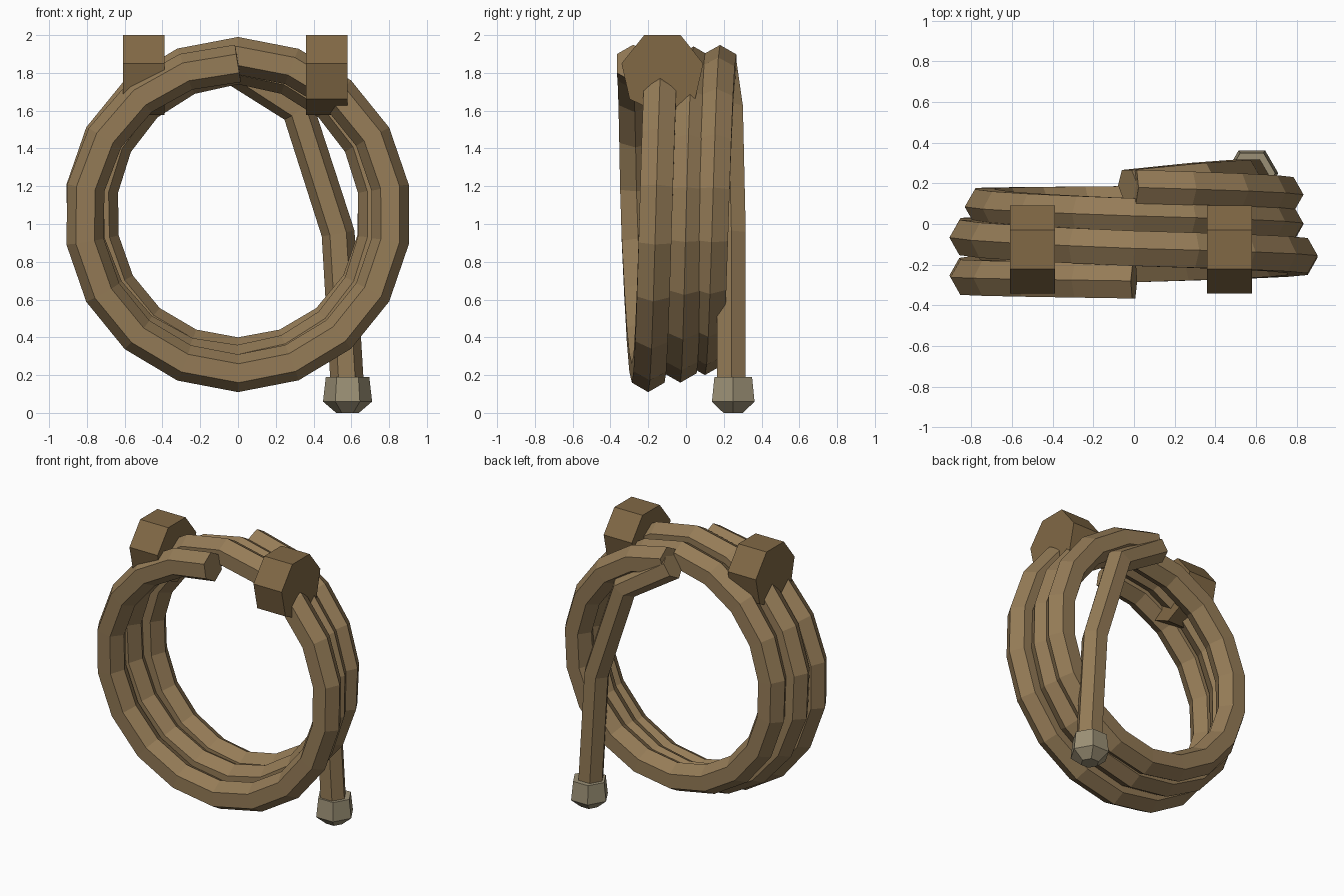
import bpy, bmesh
from math import sin, cos, pi, radians
from mathutils import Vector

if "Cube" in bpy.data.objects:
    bpy.data.objects.remove(bpy.data.objects["Cube"])


def material(name, rgb):
    m = bpy.data.materials.new(name)
    m.diffuse_color = (*rgb, 1)
    m.use_nodes = True
    m.node_tree.nodes["Principled BSDF"].inputs["Base Color"].default_value = m.diffuse_color
    return m


ROPE = material("rope_brown", (0.30, 0.20, 0.095))
STRAP = material("strap_brown", (0.22, 0.14, 0.06))
TIP = material("tip_tan", (0.33, 0.28, 0.18))


def loft(name, rings, mat):
    """Closed skin through a list of equal-length point rings."""
    bm = bmesh.new()
    vs = [[bm.verts.new(p) for p in ring] for ring in rings]
    n = len(vs[0])
    for a, b in zip(vs, vs[1:]):
        for i in range(n):
            j = (i + 1) % n
            bm.faces.new((a[i], a[j], b[j], b[i]))
    bm.faces.new(vs[0])
    bm.faces.new(vs[-1])
    bmesh.ops.recalc_face_normals(bm, faces=bm.faces)
    me = bpy.data.meshes.new(name)
    bm.to_mesh(me)
    bm.free()
    me.materials.append(mat)
    ob = bpy.data.objects.new(name, me)
    bpy.context.collection.objects.link(ob)
    return ob


def tube(name, path, r, mat):
    """Hexagonal rope swept along a path lying roughly in the xz plane."""
    rings = []
    for i, p in enumerate(path):
        t = (path[min(i + 1, len(path) - 1)] - path[max(i - 1, 0)]).normalized()
        side = t.cross(Vector((0, 1, 0))).normalized()
        up = side.cross(t)
        rings.append([p + r * (cos(k * pi / 3) * side + sin(k * pi / 3) * up)
                      for k in range(6)])
    return loft(name, rings, mat)


def lerp(table, q):
    i = min(int(q), len(table) - 2)
    return table[i] + (table[i + 1] - table[i]) * (q - i)


# Coil: three loose turns, radius and depth given every quarter turn
radius = [.80, .82, .84, .815, .84, .82, .79, .74, .79, .74, .75, .74, .80]
depth = [-.28, -.26, -.20, -.16, -.12, -.06, -.03, 0, .04, .09, .10, .14, .18]
coil = []
for s in range(55):
    a, q = radians(20 * s), 20 * s / 90
    R = lerp(radius, q)
    coil.append(Vector((-R * sin(a), lerp(depth, q), 1.05 + R * cos(a))))
tube("rope_coil", coil, 0.10, ROPE)

# Hanging tail folded back from the end of the coil
tail = [Vector(p) for p in ((-.03, .19, 1.83), (.32, .225, 1.60),
                            (.53, .24, .95), (.58, .24, .12))]
tube("rope_tail", tail, 0.088, ROPE)

# Faceted tip on the tail
loft("tail_tip", [[Vector((.58 + r * cos(k * pi / 3), .25 + r * sin(k * pi / 3), z))
                   for k in range(6)]
                  for r, z in ((.115, .19), (.13, .06), (.06, 0))], TIP)

# Two seven-sided binding straps across the top
for name, x0, x1 in (("left_strap", -.61, -.39), ("right_strap", .36, .58)):
    loft(name, [[Vector((x, -.125 + .222 * sin(pi / 7 * (2 * k + 1)),
                         1.80 + .222 * cos(pi / 7 * (2 * k + 1))))
                 for k in range(7)] for x in (x0, x1)], STRAP)
